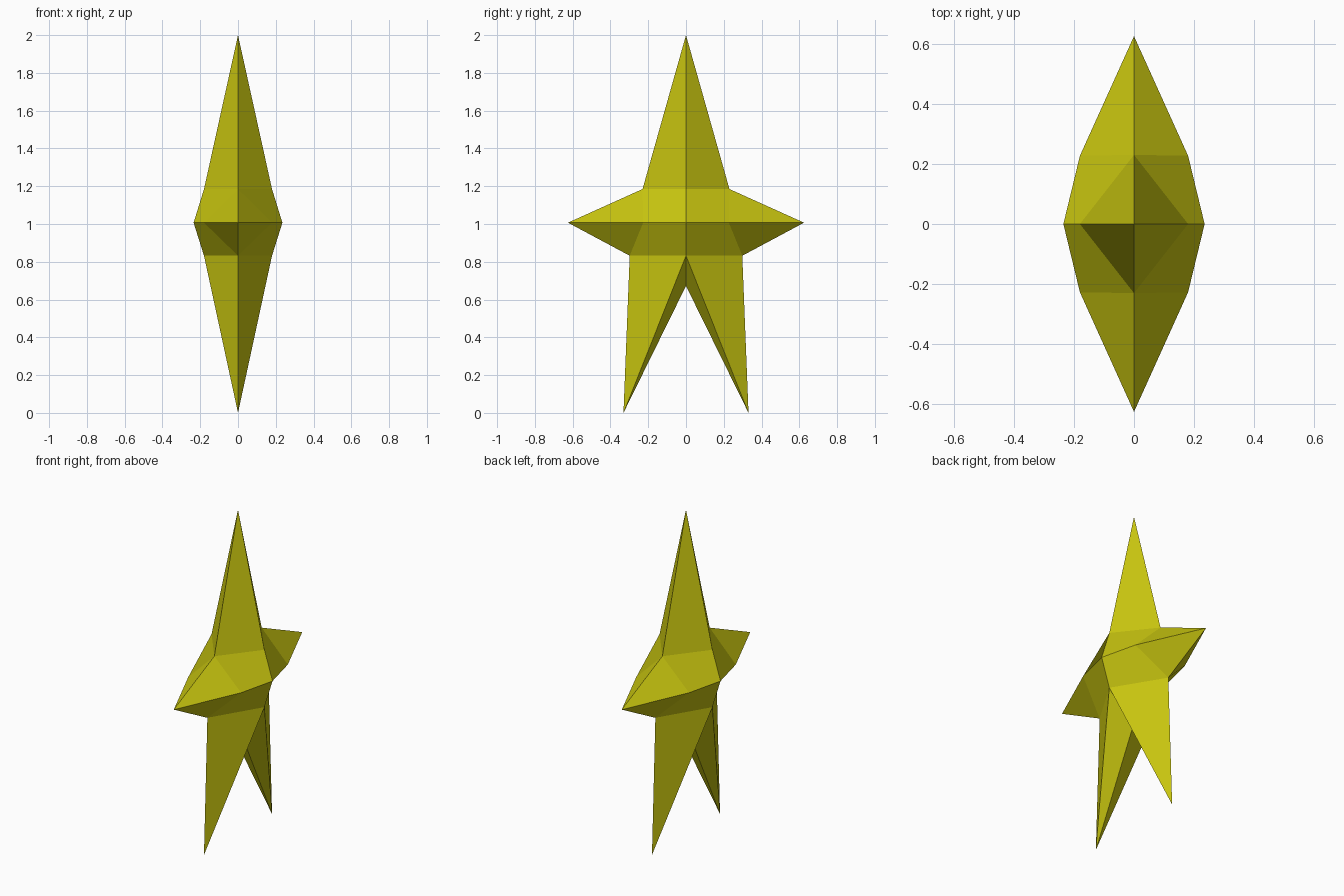
import bpy, bmesh

if "Cube" in bpy.data.objects:
    bpy.data.objects.remove(bpy.data.objects["Cube"])

mat = bpy.data.materials.new("olive_yellow")
mat.diffuse_color = (0.58, 0.56, 0.005, 1)
mat.use_nodes = True
mat.node_tree.nodes["Principled BSDF"].inputs["Base Color"].default_value = mat.diffuse_color

# Key points of one quarter (+x, +y) of the five-pointed star
P = {
    "top": (0, 0, 2.0),
    "neck_side": (0.18, 0, 1.185), "neck_end": (0, 0.23, 1.185),
    "waist_side": (0.235, 0, 1.007), "waist_corner": (0.18, 0.227, 1.007),
    "arm_tip": (0, 0.625, 1.007),
    "hip_side": (0.18, 0, 0.832), "hip_end": (0, 0.298, 0.832),
    "foot": (0, 0.331, 0), "crotch": (0, 0, 0.672),
}
faces = [
    # upper spike
    ("top", "neck_side", "neck_end"),
    # body and arm, upper half
    ("neck_side", "waist_side", "waist_corner", "neck_end"),
    ("neck_end", "waist_corner", "arm_tip"),
    # body and arm, lower half
    ("waist_side", "hip_side", "hip_end", "waist_corner"),
    ("waist_corner", "hip_end", "arm_tip"),
    # leg, outer and inner sides
    ("hip_side", "foot", "hip_end"),
    ("hip_side", "crotch", "foot"),
]

bm = bmesh.new()
v = {name: bm.verts.new(co) for name, co in P.items()}
for f in faces:
    bm.faces.new([v[n] for n in f])

# Mirror the quarter across x and then y, welding the seams
for axis in (0, 1):
    new = bmesh.ops.duplicate(bm, geom=bm.verts[:] + bm.edges[:] + bm.faces[:])["geom"]
    for e in new:
        if isinstance(e, bmesh.types.BMVert):
            e.co[axis] *= -1
    bmesh.ops.reverse_faces(bm, faces=[e for e in new if isinstance(e, bmesh.types.BMFace)])
    bmesh.ops.remove_doubles(bm, verts=bm.verts[:], dist=1e-4)
bmesh.ops.recalc_face_normals(bm, faces=bm.faces[:])

mesh = bpy.data.meshes.new("star")
bm.to_mesh(mesh)
bm.free()
mesh.materials.append(mat)
star = bpy.data.objects.new("star", mesh)
bpy.context.collection.objects.link(star)
